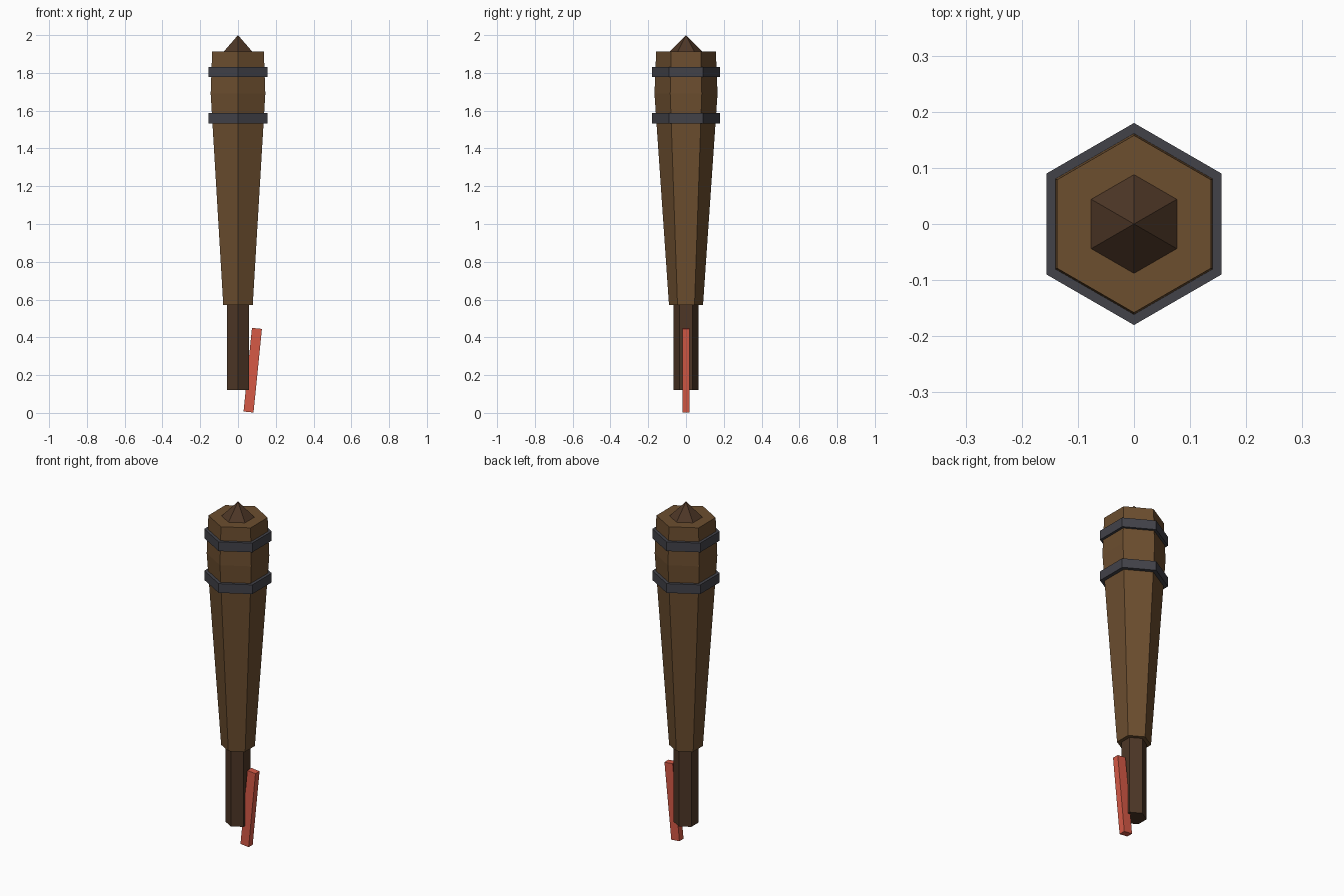
import bpy, bmesh, math
from mathutils import Matrix

cube = bpy.data.objects.get("Cube")
if cube:
    bpy.data.objects.remove(cube)


def material(name, rgb):
    """Flat colour given as sRGB bytes, stored as linear values."""
    colour = [((c / 255 + 0.055) / 1.055) ** 2.4 for c in rgb] + [1]
    mat = bpy.data.materials.new(name)
    mat.use_nodes = True
    mat.diffuse_color = colour
    mat.node_tree.nodes["Principled BSDF"].inputs["Base Color"].default_value = colour
    return mat


def finish(name, bm, mat):
    bmesh.ops.recalc_face_normals(bm, faces=bm.faces)
    mesh = bpy.data.meshes.new(name)
    bm.to_mesh(mesh)
    bm.free()
    mesh.materials.append(mat)
    obj = bpy.data.objects.new(name, mesh)
    bpy.context.collection.objects.link(obj)
    return obj


def hex_turned(name, profile, mat):
    """Six-sided solid from (radius, height) rings, corners on the y axis."""
    bm = bmesh.new()
    rings = []
    for r, z in profile:
        if r == 0:
            rings.append([bm.verts.new((0, 0, z))] * 6)
            continue
        angles = [math.radians(30 + 60 * i) for i in range(6)]
        rings.append([bm.verts.new((r * math.cos(a), r * math.sin(a), z)) for a in angles])
    for low, high in zip(rings, rings[1:]):
        for i in range(6):
            j = (i + 1) % 6
            corners = [low[i], low[j], high[j], high[i]]
            bm.faces.new(list(dict.fromkeys(corners)))
    bm.faces.new(rings[0])
    if profile[-1][0] > 0:
        bm.faces.new(rings[-1])
    return finish(name, bm, mat)


wood = material("wood", (108, 78, 47))
dark_wood = material("dark wood", (77, 54, 38))
iron = material("dark iron", (66, 66, 73))
red = material("red cloth", (214, 90, 70))

# Grip and tapered club head
hex_turned("handle", [(0.067, 0.12), (0.067, 0.58)], dark_wood)
hex_turned("club_body", [(0.09, 0.57), (0.167, 1.69), (0.158, 1.912)], wood)

# Pointed cap
hex_turned("top_spike", [(0.09, 1.91), (0, 2.0)], dark_wood)

# Metal bands
for name, z in (("lower_band", 1.56), ("upper_band", 1.805)):
    hex_turned(name, [(0.18, z - 0.027), (0.18, z + 0.027)], iron)

# Leaning strap beside the grip
bm = bmesh.new()
bmesh.ops.create_cube(bm, size=1, matrix=Matrix.Diagonal((0.053, 0.038, 0.445, 1)))
strap = finish("wrist_strap", bm, red)
strap.location = (0.078, 0, 0.226)
strap.rotation_euler.y = 0.1
